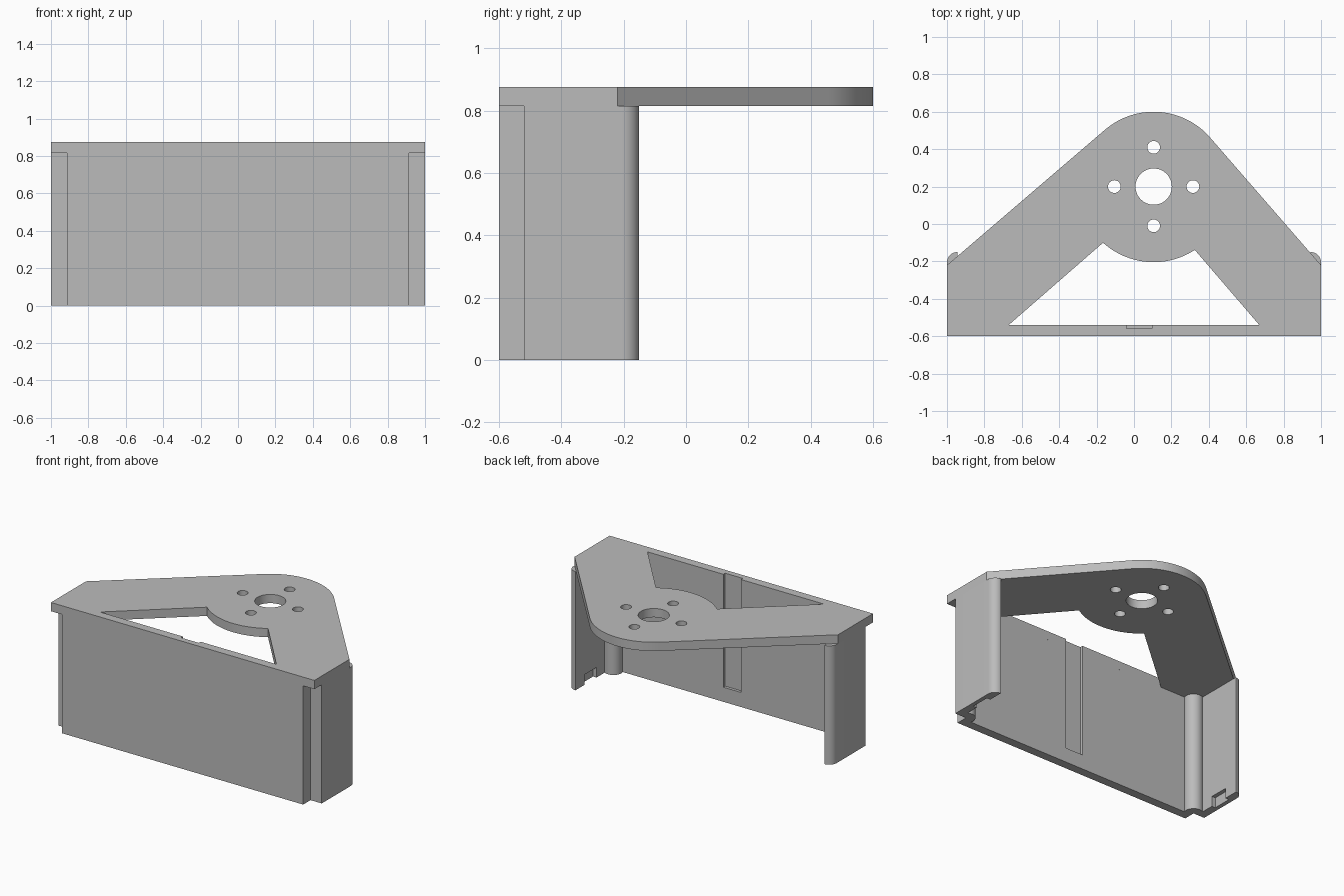
import bpy, bmesh
from math import radians, cos, sin

if "Cube" in bpy.data.objects:
    bpy.data.objects.remove(bpy.data.objects["Cube"], do_unlink=True)

GREY = (0.5, 0.5, 0.5, 1)
mat = bpy.data.materials.new("plain grey")
mat.use_nodes = True
mat.diffuse_color = GREY
mat.node_tree.nodes["Principled BSDF"].inputs["Base Color"].default_value = GREY

PLATE_BOTTOM, PLATE_TOP = 0.815, 0.875
HUB = (0.105, 0.2)


def arc(centre, radius, start, end, steps):
    angles = [radians(start + (end - start) * i / steps) for i in range(steps + 1)]
    return [(centre[0] + radius * cos(a), centre[1] + radius * sin(a)) for a in angles]


def prism(name, outline, bottom, top):
    """Extrude a plan outline between two heights."""
    bm = bmesh.new()
    face = bm.faces.new([bm.verts.new((x, y, bottom)) for x, y in outline])
    ext = bmesh.ops.extrude_face_region(bm, geom=[face])
    verts = [v for v in ext["geom"] if isinstance(v, bmesh.types.BMVert)]
    bmesh.ops.translate(bm, verts=verts, vec=(0, 0, top - bottom))
    bmesh.ops.recalc_face_normals(bm, faces=bm.faces)
    mesh = bpy.data.meshes.new(name)
    bm.to_mesh(mesh)
    bm.free()
    mesh.materials.append(mat)
    obj = bpy.data.objects.new(name, mesh)
    bpy.context.collection.objects.link(obj)
    return obj


def box(x0, x1, y0, y1):
    return [(x0, y0), (x1, y0), (x1, y1), (x0, y1)]


def activate(obj):
    bpy.ops.object.select_all(action="DESELECT")
    obj.select_set(True)
    bpy.context.view_layer.objects.active = obj


def cut(obj, outline, bottom, top):
    cutter = prism("cutter", outline, bottom, top)
    cutter.hide_render = True
    mod = obj.modifiers.new("cut", "BOOLEAN")
    mod.operation, mod.solver, mod.object = "DIFFERENCE", "EXACT", cutter
    activate(obj)
    bpy.ops.object.modifier_apply(modifier=mod.name)
    bpy.data.objects.remove(cutter, do_unlink=True)


# Top plate with rounded back
plate = prism("top_plate",
              [(-1, -0.6), (1, -0.6), (1, -0.22)]
              + arc(HUB, 0.4, 40, 130.5, 32) + [(-1, -0.22)],
              PLATE_BOTTOM, PLATE_TOP)

# Open triangle, bounded by the round hub
opening = [(-0.67, -0.54), (0.67, -0.54)] + arc(HUB, 0.404, -57, -132, 28)
cut(plate, opening, 0.7, 1)

# Shaft hole and four screw holes
cut(plate, arc(HUB, 0.097, 0, 352.5, 47), 0.7, 1)
for x, y in arc(HUB, 0.21, 0, 270, 3):
    cut(plate, arc((x, y), 0.034, 0, 345, 23), 0.7, 1)

# Wall: front panel, notched corners and rounded side ends
half = ([(0.915, -0.6), (0.915, -0.52), (1, -0.52)]
        + arc((0.945, -0.205), 0.055, 0, 90, 12)
        + arc((0.915, -0.52), 0.06, 60, 199.5, 18))
wall = prism("front_and_side_wall",
             half + [(-x, y) for x, y in reversed(half)], 0, PLATE_BOTTOM)

# Groove behind the front panel, running out through the plate
groove = box(-0.04, 0.095, -0.56, -0.53)
for part in (plate, wall):
    cut(part, groove, 0.1, 1)

# Blind recess at the foot of each side wall
for side in (-1, 1):
    xs = sorted((side * 0.972, side * 0.93))
    cut(wall, box(xs[0], xs[1], -0.38, -0.25), -0.1, 0.07)

for part in (plate, wall):
    activate(part)
    bpy.ops.object.shade_smooth_by_angle(angle=radians(30))
